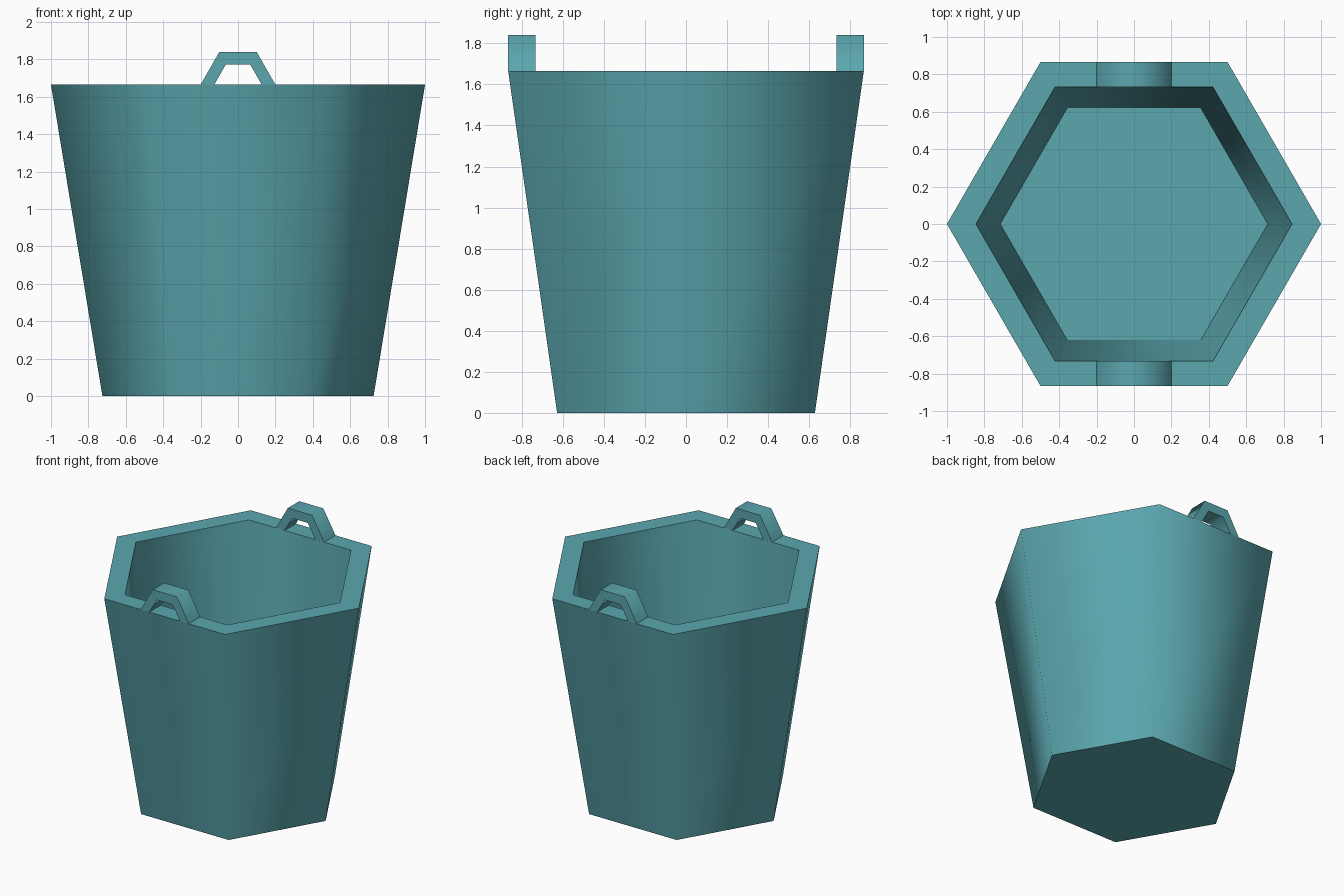
import bpy, bmesh, math

if "Cube" in bpy.data.objects:
    bpy.data.objects.remove(bpy.data.objects["Cube"])

mat = bpy.data.materials.new("teal")
mat.diffuse_color = (0.105, 0.39, 0.43, 1)
mat.use_nodes = True
mat.node_tree.nodes["Principled BSDF"].inputs["Base Color"].default_value = mat.diffuse_color

HEIGHT = 1.665


def finish(bm, name):
    bmesh.ops.recalc_face_normals(bm, faces=bm.faces)
    me = bpy.data.meshes.new(name)
    bm.to_mesh(me)
    bm.free()
    ob = bpy.data.objects.new(name, me)
    bpy.context.collection.objects.link(ob)
    me.materials.append(mat)
    bpy.ops.object.select_all(action='DESELECT')
    ob.select_set(True)
    bpy.context.view_layer.objects.active = ob
    bpy.ops.object.shade_smooth_by_angle(angle=math.radians(70))
    return ob


def bridge(bm, a, b, closed=True):
    n = len(a)
    for i in range(n if closed else n - 1):
        j = (i + 1) % n
        bm.faces.new((a[i], a[j], b[j], b[i]))


# Tapered hexagonal tub: outer base, outer rim, inner rim, inner floor
bm = bmesh.new()
rings = []
for r, z in ((0.725, 0), (1.0, HEIGHT), (0.845, HEIGHT), (0.715, 0.08)):
    rings.append([bm.verts.new((r * math.cos(k * math.pi / 3),
                                r * math.sin(k * math.pi / 3), z)) for k in range(6)])
for a, b in zip(rings, rings[1:]):
    bridge(bm, a, b)
bm.faces.new(rings[0])
bm.faces.new(rings[-1])
finish(bm, "tub")

# Angular handle arches standing on the front and back rims
OUTER = [(-0.2, HEIGHT), (-0.1, 1.84), (0.1, 1.84), (0.2, HEIGHT)]
INNER = [(-0.127, HEIGHT), (-0.065, 1.773), (0.065, 1.773), (0.127, HEIGHT)]


def handle(name, side):
    bm = bmesh.new()
    loops = [[bm.verts.new((x, side * y, z)) for x, z in prof]
             for prof, y in ((OUTER, 0.866), (OUTER, 0.732), (INNER, 0.732), (INNER, 0.866))]
    for i in range(4):
        bridge(bm, loops[i], loops[(i + 1) % 4], closed=False)
    finish(bm, name)


handle("front_handle", -1)
handle("back_handle", 1)
